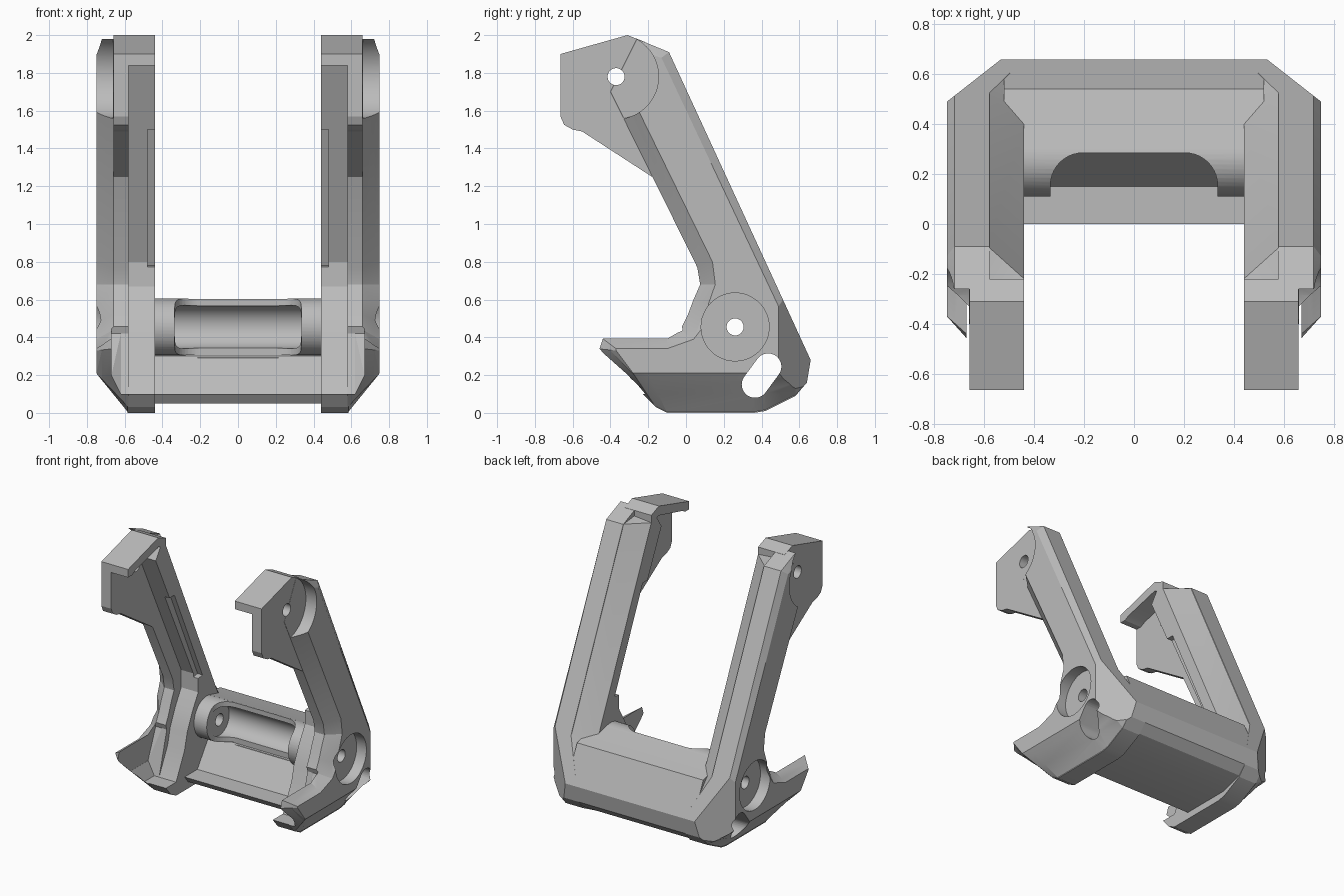
import bpy, bmesh, math
from mathutils import Matrix

cube = bpy.data.objects.get("Cube")
if cube:
    bpy.data.objects.remove(cube, do_unlink=True)

grey = bpy.data.materials.new("plain_grey")
grey.use_nodes = True
grey.diffuse_color = (0.5, 0.5, 0.5, 1)
grey.node_tree.nodes["Principled BSDF"].inputs["Base Color"].default_value = (0.5, 0.5, 0.5, 1)

PIVOT = (0.26, 0.455)
TOP_PIVOT = (-0.37, 1.78)


def finish(name, bm):
    bm.normal_update()
    bmesh.ops.recalc_face_normals(bm, faces=bm.faces)
    bmesh.ops.triangulate(bm, faces=bm.faces[:])
    bm.normal_update()
    mesh = bpy.data.meshes.new(name)
    bm.to_mesh(mesh)
    bm.free()
    ob = bpy.data.objects.new(name, mesh)
    bpy.context.collection.objects.link(ob)
    mesh.materials.append(grey)
    return ob


def loft(name, sections):
    """Skin matching (y, z) outlines placed at successive x positions."""
    bm = bmesh.new()
    rings = [[bm.verts.new((x, y, z)) for y, z in pts] for x, pts in sections]
    n = len(rings[0])
    for a, b in zip(rings, rings[1:]):
        for i in range(n):
            j = (i + 1) % n
            bm.faces.new((a[i], a[j], b[j], b[i]))
    bm.faces.new(rings[0][::-1])
    bm.faces.new(rings[-1])
    return finish(name, bm)


def prism(name, x0, x1, pts):
    return loft(name, [(x0, pts), (x1, pts)])


def box(name, size, centre, turn=0, rounding=0):
    """Upright box, turned about z, with optional rounded upright edges."""
    bm = bmesh.new()
    bmesh.ops.create_cube(bm, size=1)
    bmesh.ops.scale(bm, vec=size, verts=bm.verts)
    if rounding:
        edges = [e for e in bm.edges if abs(e.verts[0].co.z - e.verts[1].co.z) > .1]
        bmesh.ops.bevel(bm, geom=edges, offset=rounding, segments=10, profile=.5, affect="EDGES")
    bmesh.ops.transform(bm, verts=bm.verts,
                        matrix=Matrix.Translation(centre) @ Matrix.Rotation(turn, 4, "Z"))
    return finish(name, bm)


def arc(centre, r, start=0, end=360, n=48):
    return [(centre[0] + r * math.cos(math.radians(start + (end - start) * i / n)),
             centre[1] + r * math.sin(math.radians(start + (end - start) * i / n)))
            for i in range(n if end - start == 360 else n + 1)]


def rod(name, x0, x1, centre, r):
    return prism(name, x0, x1, arc(centre, r))


def apply(ob, mod):
    bpy.context.view_layer.objects.active = ob
    bpy.ops.object.modifier_apply(modifier=mod.name)


def combine(ob, other, op="DIFFERENCE"):
    mod = ob.modifiers.new("shape", "BOOLEAN")
    mod.operation, mod.solver, mod.object = op, "EXACT", other
    apply(ob, mod)
    bpy.data.objects.remove(other, do_unlink=True)


def cut_slot(ob):
    pts = arc((0.435, 0.245), 0.07, -36, 144, 16) + arc((0.365, 0.15), 0.07, 144, 324, 16)
    combine(ob, prism("slot_cutter", -1, 1, pts))


def cut_corner(ob):
    # Slanted upright rear corner
    turn = math.atan2(.23, .18)
    centre = (.635 + .5 * math.cos(turn), .58 + .5 * math.sin(turn), .5)
    combine(ob, box("corner_cutter", (1, 2, 3), centre, turn))


# Outer arm: y, z, chamfer group, inward shift at the outside face
outline = [
    (-.40, 1.70, "f", .10, 0), (-.26, 1.98, "b", 0, -.06), (-.09, 1.91, "b", -.04, -.03),
    (.52, .585, "b", -.04, 0), (.66, .28, "b", -.04, 0), (.64, .16, "u", -.02, .08),
    (.58, .09, "u", 0, .12), (.42, .01, "u", 0, .20), (.36, 0, "u", 0, .21),
    (-.10, 0, "u", -.10, .21), (-.16, .03, "u", -.12, .18), (-.47, .34, "f", .10, -.01),
    (-.45, .40, "f", .08, -.06), (-.10, .40, "f", 0, -.06), (-.03, .44, "f", .07, -.05),
    (.01, .52, "f", .10, -.04), (.04, .60, "f", .08, -.02), (.075, .68, "f", .08, 0),
    (.06, .77, "f", .08, .03)]
amount = {"f": (0, 0, .67, 1), "b": (0, 0, 0, 1), "u": (0, .47, .82, 1)}
sections = []
for k, x in enumerate((.58, .66, .72, .75)):
    sections.append((x, [(y + dy * amount[g][k], z + dz * amount[g][k])
                         for y, z, g, dy, dz in outline]))
outer = loft("outer_arm", sections)
cut_corner(outer)
combine(outer, rod("top_recess", .661, .9, TOP_PIVOT, .225))
combine(outer, rod("top_hole", .5, .9, TOP_PIVOT, .045))
combine(outer, rod("disc_recess", .67, .9, PIVOT, .18))
combine(outer, rod("pivot_hole", .3, .9, PIVOT, .045))
cut_slot(outer)


# Hollow inside the foot
def pocket(floor):
    return [(-.7, floor), (-.1, floor), (-.01, .42), (-.1, .7), (-.7, .7)]


combine(outer, loft("foot_pocket", [(.5, pocket(.1)), (.62, pocket(.1)),
                                    (.67, pocket(.2)), (.671, pocket(.2))]))

# Inner arm, bevelled along the rear inside edge
back = [(-.28, 1.93), (-.09, 1.91), (.52, .585)]
rest = [(.66, .28), (.64, .16), (.58, .09), (.42, .01), (.36, 0), (-.10, 0), (-.16, .03),
        (-.22, .10), (-.10, .10), (.0, .30), (.03, .42), (.09, .55), (.16, .67), (.16, .80),
        (-.34, 1.84)]
inner = loft("inner_arm", [(.44, [(y - .13 if y > -.2 else y, z) for y, z in back] + rest),
                           (.585, back + rest)])
cut_corner(inner)
combine(inner, prism("strip_cutter", .3, .48, [(-.5, 1.5), (-.12, 1.5), (.21, .78), (0, .75)]))
combine(inner, rod("pivot_hole", .3, .9, PIVOT, .045))
cut_slot(inner)

# Hood at the top of the arm: side plate and thin roof
hood = prism("hood_plate", .58, .66, [
    (-.665, 1.9), (-.31, 2), (-.09, 1.91), (-.05, 1.3), (-.18, 1.25), (-.55, 1.49),
    (-.6, 1.5), (-.645, 1.525), (-.665, 1.57)])
combine(hood, rod("top_hole", .5, .9, TOP_PIVOT, .045))
roof = prism("hood_roof", .44, .66, [
    (-.665, 1.9), (-.31, 2), (-.22, 1.965), (-.22, 1.9), (-.31, 1.93),
    (-.58, 1.86), (-.62, 1.84), (-.665, 1.84)])

for ob in (outer, inner, hood, roof):
    mod = ob.modifiers.new("mirror", "MIRROR")
    mod.use_mirror_merge = False
    apply(ob, mod)

# Cross bar with a floor plate, and a hollow tube with a rounded window
bar = prism("cross_bar", -.52, .52, [
    (0, .1), (.04, .05), (.42, .05), (.58, .1), (.64, .16), (.66, .28),
    (.54, .54), (.29, .602), (.29, .3), (.15, .1)])
combine(bar, rod("tube", -.51, .51, PIVOT, .15), "UNION")
combine(bar, rod("bore", -.335, .335, PIVOT, .115))
combine(bar, box("window_cutter", (.67, .585, .5), (0, -.0075, .54), rounding=.13))
combine(bar, rod("pivot_hole", -.9, .9, PIVOT, .045))
cut_slot(bar)

# Smooth the curved surfaces, keep edges crisp
bpy.ops.object.select_all(action="DESELECT")
for ob in (outer, inner, hood, roof, bar):
    ob.select_set(True)
    bpy.context.view_layer.objects.active = ob
bpy.ops.object.shade_smooth_by_angle(angle=math.radians(20))
